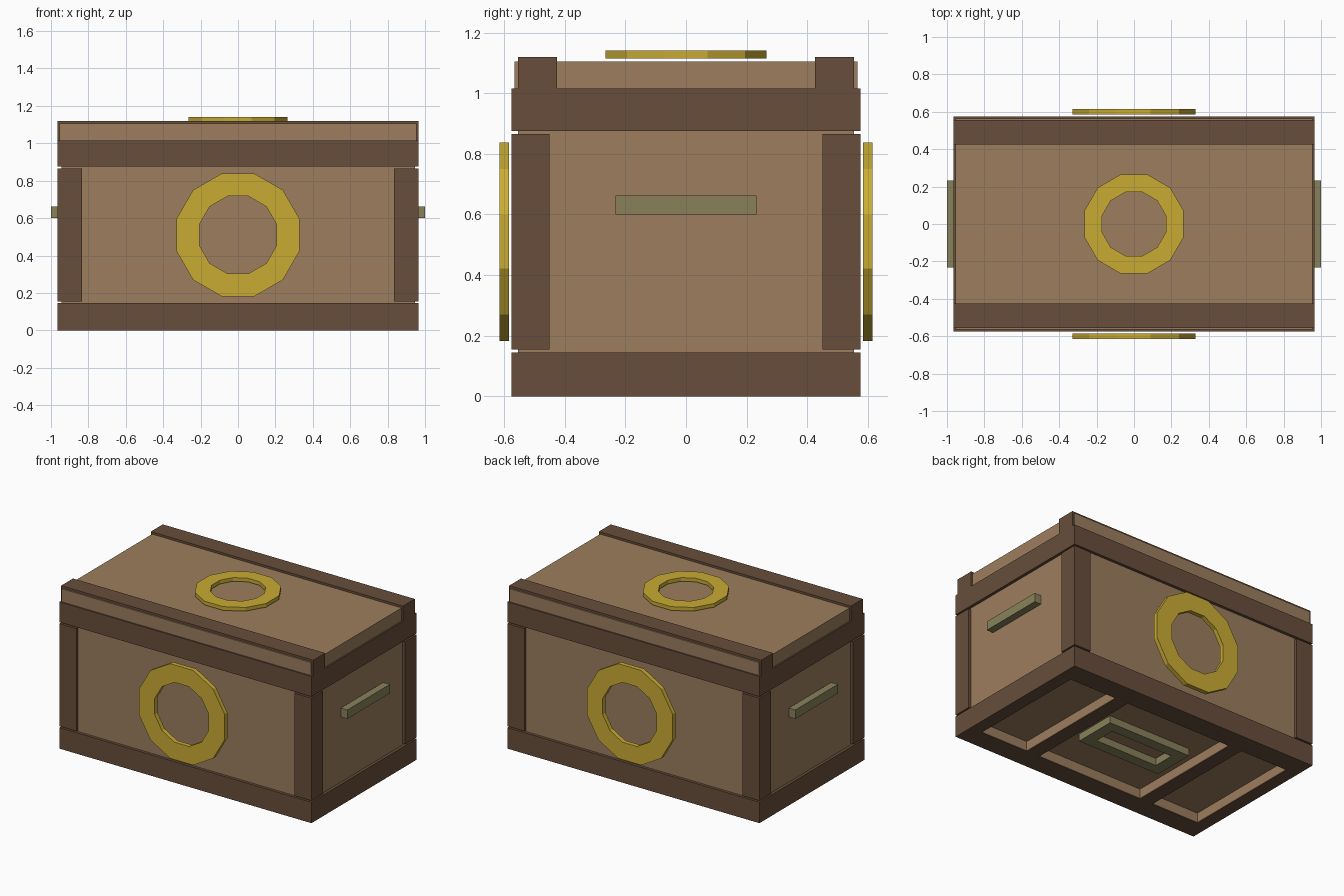
import bpy
import bmesh
from math import pi, cos, sin
from mathutils import Matrix

cube = bpy.data.objects.get("Cube")
if cube:
    bpy.data.objects.remove(cube, do_unlink=True)


def material(name, rgb):
    m = bpy.data.materials.new(name)
    m.use_nodes = True
    m.diffuse_color = (*rgb, 1)
    m.node_tree.nodes["Principled BSDF"].inputs["Base Color"].default_value = (*rgb, 1)
    return m


TAN = material("tan wood", (0.335, 0.208, 0.111))
BROWN = material("dark wood", (0.135, 0.076, 0.043))
GOLD = material("gold", (0.584, 0.41, 0.034))
OLIVE = material("olive metal", (0.25, 0.222, 0.102))


def finish(name, bm, mat):
    bmesh.ops.recalc_face_normals(bm, faces=bm.faces)
    mesh = bpy.data.meshes.new(name)
    bm.to_mesh(mesh)
    bm.free()
    mesh.materials.append(mat)
    ob = bpy.data.objects.new(name, mesh)
    bpy.context.collection.objects.link(ob)
    return ob


def box(name, x, y, z, mat):
    """Box given by its (min, max) range on each axis."""
    bm = bmesh.new()
    bmesh.ops.create_cube(bm, size=1)
    for v in bm.verts:
        v.co = [r[0] if c < 0 else r[1] for c, r in zip(v.co, (x, y, z))]
    return finish(name, bm, mat)


def span(a, b, side):
    return tuple(sorted((a * side, b * side)))


def extruded_ring(name, outer, inner, depth, mat, place):
    """Flat ring between two outlines, given thickness and placed by a matrix."""
    bm = bmesh.new()
    loops = [[bm.verts.new((px, py, pz)) for px, py in outline]
             for outline, pz in ((outer, 0), (outer, depth), (inner, depth), (inner, 0))]
    n = len(outer)
    for k in range(4):
        a, b = loops[k], loops[(k + 1) % 4]
        for i in range(n):
            j = (i + 1) % n
            bm.faces.new((a[i], a[j], b[j], b[i]))
    bm.transform(place)
    return finish(name, bm, mat)


def polygon(apothem, n=12):
    r = apothem / cos(pi / n)
    return [(r * cos((i + 0.5) * 2 * pi / n), r * sin((i + 0.5) * 2 * pi / n)) for i in range(n)]


def rectangle(hx, hy):
    return [(hx, hy), (-hx, hy), (-hx, -hy), (hx, -hy)]


X, Y = 0.965, 0.575

# Inner body and lid
box("body", (-0.945, 0.945), (-0.555, 0.555), (0.07, 1.015), TAN)
box("lid", (-0.955, 0.955), (-0.565, 0.565), (1.0, 1.105), TAN)

# Frame bands around the base and under the lid
for name, low, high in (("base_band", 0, 0.145), ("upper_band", 0.875, 1.015)):
    extruded_ring(name, rectangle(X, Y), rectangle(0.9, 0.51), high - low, BROWN,
                  Matrix.Translation((0, 0, low)))

# Corner posts, lid rails, side handles and gold rings
for side, label in ((-1, "right"), (1, "left")):
    for depth, end in ((-1, "front"), (1, "back")):
        box(f"{end}_{label}_post", span(0.835, X, side), span(0.45, Y, depth), (0.155, 0.865), BROWN)
    box(f"{label}_handle", span(0.95, 1.0, side), (-0.232, 0.232), (0.6, 0.662), OLIVE)

for depth, end in ((-1, "front"), (1, "back")):
    box(f"{end}_lid_rail", (-X, X), span(0.425, 0.555, depth), (1.01, 1.12), BROWN)
    extruded_ring(f"{end}_ring", polygon(0.328), polygon(0.207), 0.031, GOLD,
                  Matrix.Translation((0, 0.6 * depth + 0.0155, 0.51)) @ Matrix.Rotation(pi / 2, 4, "X"))
extruded_ring("lid_ring", polygon(0.265), polygon(0.17), 0.026, GOLD,
              Matrix.Translation((0, 0, 1.115)))

# Underside: rails and dividers that leave three shallow recesses
for side, label in ((-1, "right"), (1, "left")):
    for part, z, mat in (("core", (0.008, 0.075), TAN), ("cap", (0, 0.008), BROWN)):
        box(f"{label}_divider_{part}", span(0.41, 0.51, side), (-0.43, 0.43), z, mat)
for part, low, depth, mat in (("core", 0.008, 0.067, TAN), ("cap", 0, 0.008, BROWN)):
    extruded_ring(f"underside_frame_{part}", rectangle(0.9, 0.51), rectangle(0.875, 0.43), depth, mat,
                  Matrix.Translation((0, 0, low)))

# Rectangular bracket under the base
extruded_ring("base_bracket", rectangle(0.32, 0.15), rectangle(0.24, 0.075), 0.05, OLIVE,
              Matrix.Translation((0, 0, 0.02)))
